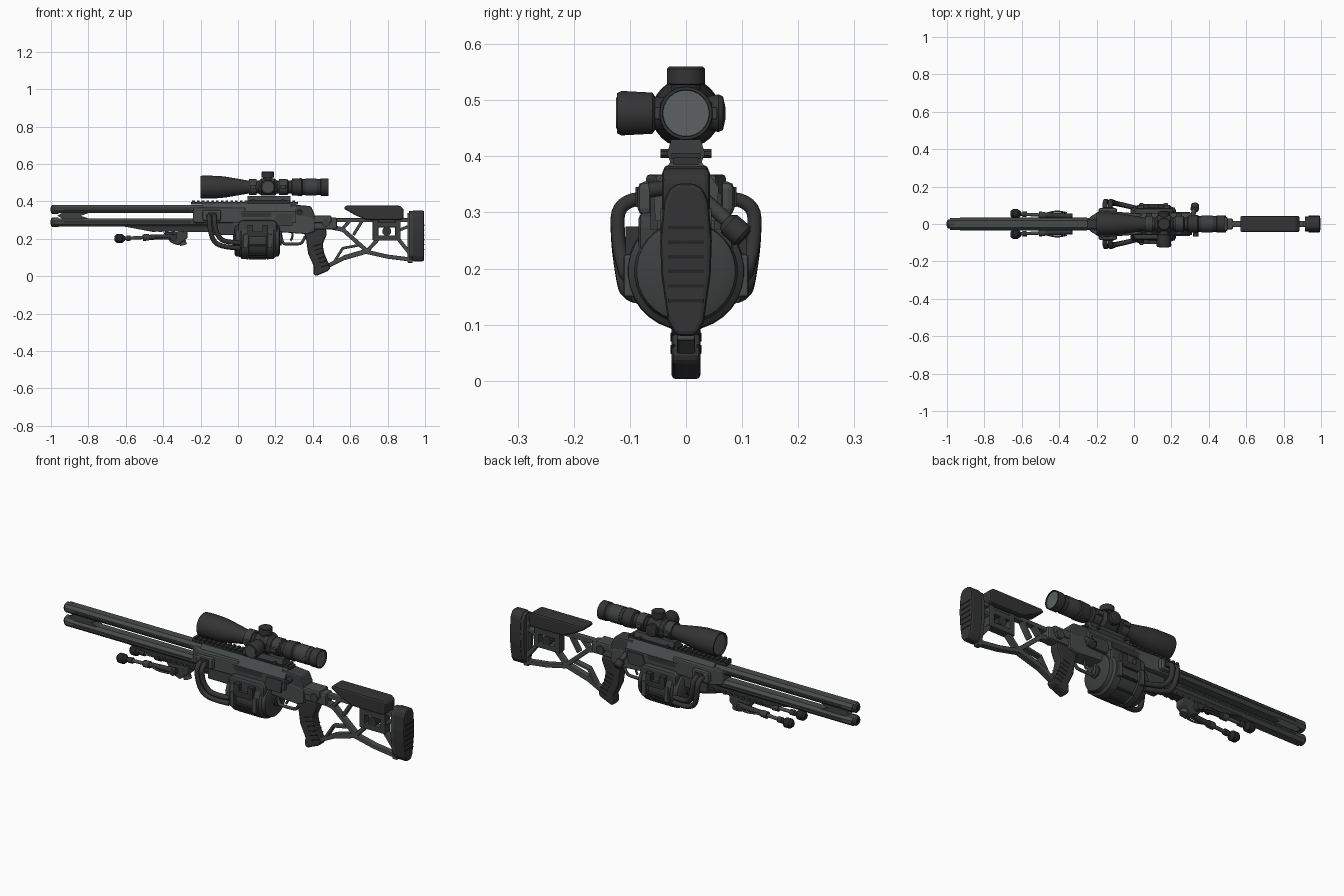
import bpy, bmesh, math
from mathutils import Vector, Matrix

def mat(name, c):
    m = bpy.data.materials.new(name)
    m.diffuse_color = (*c, 1)
    return m
GREY = mat("gunmetal grey", (0.066, 0.071, 0.071))
MID = mat("mid grey", (0.048, 0.050, 0.051))
DARK = mat("dark polymer", (0.034, 0.034, 0.035))
BLACK = mat("black rubber", (0.018, 0.018, 0.019))
LENS = mat("lens grey", (0.11, 0.12, 0.12))

def finish(name, bm, m, bevel=0, smooth=False):
    bmesh.ops.recalc_face_normals(bm, faces=bm.faces)
    me = bpy.data.meshes.new(name)
    bm.to_mesh(me); bm.free()
    ob = bpy.data.objects.new(name, me)
    bpy.context.collection.objects.link(ob)
    me.materials.append(m)
    if bevel:
        b = ob.modifiers.new("bevel", 'BEVEL')
        b.width = bevel; b.segments = 2; b.limit_method = 'ANGLE'
    if smooth:
        bpy.ops.object.select_all(action='DESELECT')
        bpy.context.view_layer.objects.active = ob
        ob.select_set(True)
        bpy.ops.object.shade_smooth_by_angle(angle=math.radians(35))
    return ob

def prism(name, pts, lo, hi, m, axis='y', bevel=0):
    """Extrude an outline: (x,z) along y, (y,z) along x, (x,y) along z."""
    place = {'y': lambda a, b, t: (a, t, b), 'x': lambda a, b, t: (t, a, b), 'z': lambda a, b, t: (a, b, t)}[axis]
    bm = bmesh.new()
    r = [[bm.verts.new(place(a, b, t)) for a, b in pts] for t in (lo, hi)]
    n = len(pts)
    bm.faces.new(r[0]); bm.faces.new(r[1])
    for i in range(n):
        bm.faces.new((r[0][i], r[0][(i+1) % n], r[1][(i+1) % n], r[1][i]))
    return finish(name, bm, m, bevel)

def box(name, x, y, z, m, bevel=0):
    return prism(name, [(x[0], z[0]), (x[1], z[0]), (x[1], z[1]), (x[0], z[1])], y[0], y[1], m, bevel=bevel)

def lathe(name, prof, p, d, m, n=28, sx=1):
    """Turn (distance, radius) pairs about the direction d through p."""
    q = Vector((0, 0, 1)).rotation_difference(Vector(d)).to_matrix()
    bm = bmesh.new(); rings = []
    for t, r in prof:
        rings.append([bm.verts.new(Vector(p) + q @ Vector((r*math.cos(2*math.pi*(i+.5)/n), r*math.sin(2*math.pi*(i+.5)/n), t))) for i in range(n)])
    for a, b in zip(rings, rings[1:]):
        for i in range(n):
            bm.faces.new((a[i], a[(i+1) % n], b[(i+1) % n], b[i]))
    bm.faces.new(rings[0]); bm.faces.new(rings[-1])
    return finish(name, bm, m, smooth=n > 10)

def rod(name, a, b, r, m, n=12):
    a, b = Vector(a), Vector(b)
    return lathe(name, [(0, r), ((b-a).length, r)], a, (b-a).normalized(), m, n)

def tube(name, pts, r, m, cyclic=False):
    cu = bpy.data.curves.new(name, 'CURVE'); cu.dimensions = '3D'
    cu.bevel_depth = r; cu.bevel_resolution = 3; cu.use_fill_caps = True
    s = cu.splines.new('NURBS'); s.points.add(len(pts)-1)
    for p, c in zip(s.points, pts): p.co = (*c, 1)
    s.use_endpoint_u = True; s.order_u = 3; s.resolution_u = 6
    ob = bpy.data.objects.new(name, cu); bpy.context.collection.objects.link(ob)
    cu.materials.append(m)
    bpy.ops.object.select_all(action='DESELECT')
    bpy.context.view_layer.objects.active = ob; ob.select_set(True)
    bpy.ops.object.convert(target='MESH')

def beam(name, a, b, w, m, y=0.014):
    a, b = Vector(a), Vector(b); d = (b-a).normalized()*w/2; n = Vector((-d.y, d.x))
    prism(name, [a-d*.6+n, a-d*.6-n, b+d*.6-n, b+d*.6+n], -y, y, m, bevel=0.004)

def octo(w, z0, z1, c):
    return [(-w+c, z0), (w-c, z0), (w, z0+c), (w, z1-c), (w-c, z1), (-w+c, z1), (-w, z1-c), (-w, z0+c)]

# twin barrel rails
prism("upper_barrel", octo(0.033, 0.337, 0.380, 0.014), -0.985, -0.15, GREY, 'x')
prism("lower_barrel", octo(0.033, 0.266, 0.310, 0.014), -0.985, -0.10, GREY, 'x')
for nm, z in (("upper", 0.357), ("lower", 0.289)):
    lathe(nm+"_muzzle", [(0, 0.018), (0.006, 0.025), (0.04, 0.025)], (-1.0, 0, z), (1, 0, 0), MID, 16)
    lathe(nm+"_bore", [(0, 0.012), (0.003, 0.012)], (-1.002, 0, z), (1, 0, 0), BLACK, 16)
    for s in (-1, 1):
        box(nm+"_barrel_groove", (-0.93, -0.25), sorted((s*0.030, s*0.0345)), (z-0.003, z+0.003), DARK)
prism("muzzle_wedge", [(-0.965, 0.324), (-0.93, 0.345), (-0.80, 0.338), (-0.84, 0.323), (-0.80, 0.309), (-0.93, 0.302)], -0.022, 0.022, MID)
prism("barrel_under_rail", [(-0.62, 0.268), (-0.47, 0.240), (-0.08, 0.235), (-0.08, 0.275)], -0.022, 0.022, DARK)
for i in range(9):
    box("under_rail_tooth", (-0.46+i*.035, -0.442+i*.035), (-0.026, 0.026), (0.236, 0.25), DARK)

# receiver: tapered front shroud and body
prism("front_shroud", [(-0.24, -0.035), (-0.18, -0.072), (0.04, -0.055), (0.04, 0.055), (-0.18, 0.072), (-0.24, 0.035)], 0.285, 0.368, GREY, 'z', 0.008)
prism("receiver", [(-0.055, 0.285), (0.055, 0.285), (0.058, 0.345), (0.028, 0.390), (-0.028, 0.390), (-0.058, 0.345)], -0.19, 0.31, GREY, 'x')
prism("lower_receiver", [(-0.02, 0.30), (-0.02, 0.25), (0.24, 0.235), (0.37, 0.225), (0.41, 0.24), (0.41, 0.31), (0.3, 0.33)], -0.042, 0.042, GREY, bevel=0.006)
prism("rear_receiver", [(0.28, 0.26), (0.41, 0.26), (0.41, 0.33), (0.39, 0.375), (0.28, 0.385)], -0.04, 0.04, MID, bevel=0.008)
box("front_lower_block", (-0.15, 0.0), (-0.04, 0.04), (0.22, 0.29), MID, 0.006)
for s in (-1, 1):
    box("side_lug", (-0.19, -0.09), sorted((s*0.05, s*0.086)), (0.295, 0.355), GREY, 0.012)
    box("lug_plate", (-0.16, -0.11), sorted((s*0.08, s*0.09)), (0.31, 0.345), DARK)
    box("receiver_slot", (0.02, 0.18), sorted((s*0.05, s*0.0585)), (0.318, 0.342), DARK)
    prism("receiver_side_panel", [(0.19, 0.27), (0.29, 0.27), (0.30, 0.335), (0.21, 0.335)], *sorted((s*0.05, s*0.063)), MID)
    # paired hoses into the drum
    for k, dx in enumerate((0, 0.028)):
        tube("hose", [(-0.155+dx, s*0.07, 0.325), (-0.155+dx, s*0.122, 0.325), (-0.15+dx, s*0.122, 0.25), (-0.13+dx, s*0.112, 0.18+dx),
                      (-0.07, s*0.105, 0.155+dx), (0.01, s*0.085, 0.15+dx)], 0.013, DARK)

# top rail
box("top_rail", (-0.25, 0.32), (-0.022, 0.022), (0.385, 0.398), DARK)
for i in range(22):
    box("rail_tooth", (-0.245+i*.0255, -0.231+i*.0255), (-0.026, 0.026), (0.395, 0.406), DARK)

# drum magazine
C = (0, 0, 0.195)
lathe("drum", [(-0.02, 0.075), (-0.012, 0.088), (0.012, 0.092), (0.02, 0.103), (0.055, 0.105), (0.06, 0.098), (0.15, 0.098),
               (0.155, 0.105), (0.19, 0.103), (0.20, 0.092), (0.218, 0.088), (0.225, 0.07)], C, (1, 0, 0), MID, 32)
lathe("drum_hub", [(-0.028, 0.03), (0.232, 0.03)], C, (1, 0, 0), DARK, 20)
for s in (-1, 1):
    prism("drum_shoulder", [(0.0, 0.2), (0.21, 0.2), (0.21, 0.285), (0.19, 0.30), (0.02, 0.30), (0.0, 0.285)], *sorted((s*0.03, s*0.085)), MID, bevel=0.012)
    prism("drum_clip", [(0.05, 0.275), (0.05, 0.225), (0.065, 0.21), (0.145, 0.21), (0.16, 0.225), (0.16, 0.275), (0.13, 0.275), (0.13, 0.24),
                        (0.08, 0.24), (0.08, 0.275)], *sorted((s*0.07, s*0.108)), DARK)
    for x in (0.04, 0.17):
        box("drum_band_plate", (x-0.012, x+0.012), sorted((s*0.09, s*0.111)), (0.15, 0.225), GREY, 0.004)
for i in range(5):
    a = math.radians(198+i*36)
    rod("drum_rib", (0.06, 0.098*math.cos(a), 0.195+0.098*math.sin(a)), (0.15, 0.098*math.cos(a), 0.195+0.098*math.sin(a)), 0.007, DARK, 8)

# trigger and guard
tube("trigger_guard", [(0.225, 0, 0.245), (0.235, 0, 0.175), (0.26, 0, 0.172), (0.32, 0, 0.172), (0.345, 0, 0.178), (0.36, 0, 0.215)], 0.008, MID)
tube("trigger", [(0.285, 0, 0.245), (0.30, 0, 0.215), (0.28, 0, 0.19)], 0.006, DARK)

# bolt handle
rod("bolt_arm", (0.31, 0.03, 0.325), (0.325, 0.085, 0.275), 0.013, MID)
lathe("bolt_knob", [(0, 0.014), (0.01, 0.022), (0.04, 0.022), (0.046, 0.016)], (0.323, 0.07, 0.285), Vector((0.1, 0.75, -0.65)).normalized(), DARK, 16)
rod("safety_lever", (0.33, -0.03, 0.345), (0.33, -0.066, 0.34), 0.014, DARK)

# pistol grip
prism("grip", [(0.35, 0.245), (0.47, 0.255), (0.475, 0.225), (0.452, 0.17), (0.462, 0.12), (0.495, 0.045), (0.485, 0.03), (0.415, 0.0),
               (0.402, 0.015), (0.405, 0.055), (0.375, 0.12), (0.365, 0.19)], -0.026, 0.026, DARK, bevel=0.010)
for i in range(6):
    x, z = 0.40+i*.009, 0.16-i*.022
    beam("grip_rib", (x, z), (x+0.04, z+0.012), 0.006, BLACK, 0.028)

# skeleton stock
box("stock_hinge", (0.39, 0.53), (-0.03, 0.03), (0.25, 0.315), GREY, 0.01)
rod("hinge_pin", (0.47, -0.045, 0.285), (0.47, 0.045, 0.285), 0.022, MID, 14)
box("stock_neck", (0.40, 0.50), (-0.038, 0.038), (0.285, 0.325), GREY, 0.008)
beams = [((0.50, 0.30), (0.92, 0.30), 0.022), ((0.50, 0.262), (0.56, 0.25), 0.024), ((0.56, 0.255), (0.60, 0.30), 0.018),
         ((0.56, 0.25), (0.69, 0.135), 0.022), ((0.47, 0.05), (0.57, 0.10), 0.022), ((0.57, 0.10), (0.68, 0.132), 0.026),
         ((0.68, 0.132), (0.80, 0.105), 0.022), ((0.80, 0.105), (0.92, 0.09), 0.022), ((0.69, 0.135), (0.755, 0.205), 0.020),
         ((0.62, 0.225), (0.66, 0.29), 0.016), ((0.51, 0.07), (0.56, 0.15), 0.014), ((0.56, 0.15), (0.64, 0.165), 0.014),
         ((0.845, 0.215), (0.92, 0.12), 0.020), ((0.92, 0.08), (0.92, 0.33), 0.028), ((0.87, 0.25), (0.92, 0.27), 0.016)]
for a, b, w in beams:
    beam("stock_beam", a, b, w, GREY, 0.016)
# cheek rest carriage
for z in (0.205, 0.275):
    box("carriage_bar", (0.72, 0.87), (-0.022, 0.022), (z-0.014, z+0.014), MID, 0.004)
for x in (0.735, 0.855):
    box("carriage_post", (x-0.015, x+0.015), (-0.022, 0.022), (0.195, 0.315), MID, 0.004)
rod("carriage_wheel", (0.795, -0.024, 0.24), (0.795, 0.024, 0.24), 0.024, DARK, 16)
prism("cheek_rest", [(0.565, 0.362), (0.575, 0.378), (0.865, 0.378), (0.885, 0.36), (0.885, 0.31), (0.87, 0.30), (0.69, 0.30), (0.63, 0.325)],
      -0.043, 0.043, DARK, bevel=0.014)
# butt pad with grooves
pad = [(0.018, 0.08), (0.032, 0.105), (0.044, 0.19), (0.046, 0.25), (0.04, 0.32), (0.03, 0.343), (0.015, 0.352)]
prism("butt_pad", pad + [(-y, z) for y, z in reversed(pad)], 0.93, 0.995, DARK, 'x', 0.01)
prism("butt_plate", [(y*.9, .01+z*.96) for y, z in pad] + [(-y*.9, .01+z*.96) for y, z in reversed(pad)], 0.915, 0.94, MID, 'x')
for i in range(6):
    box("pad_groove", (0.955, 0.997), (-0.032, 0.032), (0.14+i*.026, 0.146+i*.026), BLACK)

# scope
S = (0, 0, 0.477)
lathe("scope_tube", [(-0.19, 0.050), (-0.20, 0.054), (-0.20, 0.060), (-0.185, 0.062), (-0.10, 0.060), (-0.06, 0.055), (0.05, 0.036), (0.22, 0.034),
                     (0.225, 0.042), (0.265, 0.042), (0.27, 0.034), (0.285, 0.034), (0.29, 0.045), (0.34, 0.048), (0.345, 0.043), (0.44, 0.043),
                     (0.445, 0.047), (0.485, 0.047), (0.485, 0.042), (0.476, 0.040)], S, (1, 0, 0), DARK)
lathe("front_lens", [(-0.194, 0.05), (-0.19, 0.05)], S, (1, 0, 0), LENS)
lathe("rear_lens", [(0.475, 0.041), (0.481, 0.041)], S, (1, 0, 0), LENS)
lathe("zoom_ring_band", [(0.36, 0.045), (0.42, 0.045)], S, (1, 0, 0), MID)
lathe("turret_housing", [(0.11, 0.036), (0.125, 0.05), (0.195, 0.05), (0.21, 0.036)], S, (1, 0, 0), DARK, 8)
knob = [(0.03, 0.026), (0.05, 0.026), (0.052, 0.034), (0.079, 0.034), (0.083, 0.030)]
lathe("top_turret", knob, (0.16, 0, 0.477), (0, 0, 1), DARK, 24)
lathe("far_turret", [(0.03, 0.028), (0.058, 0.034), (0.066, 0.03), (0.07, 0.012)], (0.16, 0, 0.477), (0, 1, 0), DARK, 24)
lathe("side_turret", [(0.03, 0.028), (0.055, 0.03), (0.06, 0.037), (0.115, 0.040), (0.123, 0.036)], (0.16, 0, 0.477), (0, -1, 0), DARK, 24)
lathe("side_turret_cap", [(0.12, 0.028), (0.125, 0.028)], (0.16, 0, 0.477), (0, -1, 0), GREY, 20)
# scope mount
prism("scope_mount", [(-0.028, 0.39), (0.028, 0.39), (0.034, 0.405), (0.026, 0.43), (-0.026, 0.43), (-0.034, 0.405)], 0.05, 0.28, MID, 'x')
for x in (0.06, 0.22):
    lathe("mount_ring", [(x, 0.044), (x+0.04, 0.044)], S, (1, 0, 0), MID, 16)
    for s in (-1, 1):
        box("ring_clamp", (x+.004, x+.036), sorted((s*0.034, s*0.056)), (0.466, 0.488), MID, 0.003)
    rod("mount_screw", (x+.02, -0.045, 0.405), (x+.02, 0.045, 0.405), 0.009, DARK, 8)

# folded bipod
prism("bipod_mount", [(-0.40, 0.235), (-0.36, 0.18), (-0.32, 0.165), (-0.27, 0.205), (-0.27, 0.24)], -0.028, 0.028, MID, bevel=0.006)
rod("bipod_axle", (-0.345, -0.055, 0.205), (-0.345, 0.055, 0.205), 0.017, DARK)
lathe("bipod_lock", [(0, 0.012), (0.01, 0.02), (0.03, 0.02)], (-0.30, 0, 0.195), Vector((.3, 0, -1)).normalized(), GREY, 12)
for s in (-1, 1):
    hip, foot = Vector((-0.33, s*0.042, 0.213)), Vector((-0.655, s*0.054, 0.202))
    at = lambda t: hip.lerp(foot, t)
    rod("bipod_leg_upper", at(0), at(0.5), 0.014, DARK)
    rod("bipod_leg_lower", at(0.5), at(0.95), 0.009, GREY)
    rod("bipod_leg_collar", at(0.45), at(0.55), 0.018, MID)
    lathe("bipod_foot", [(0, 0.014), (0.012, 0.025), (0.04, 0.025), (0.055, 0.012)], foot-Vector((0.005, 0, 0)), (1, 0, 0), BLACK, 14)
    rod("bipod_leg_stop", at(0.75), at(0.82), 0.015, DARK)
    tube("bipod_spring", [(-0.36, s*0.058, 0.20), (-0.41, s*0.075, 0.20), (-0.46, s*0.058, 0.207)], 0.005, MID)
